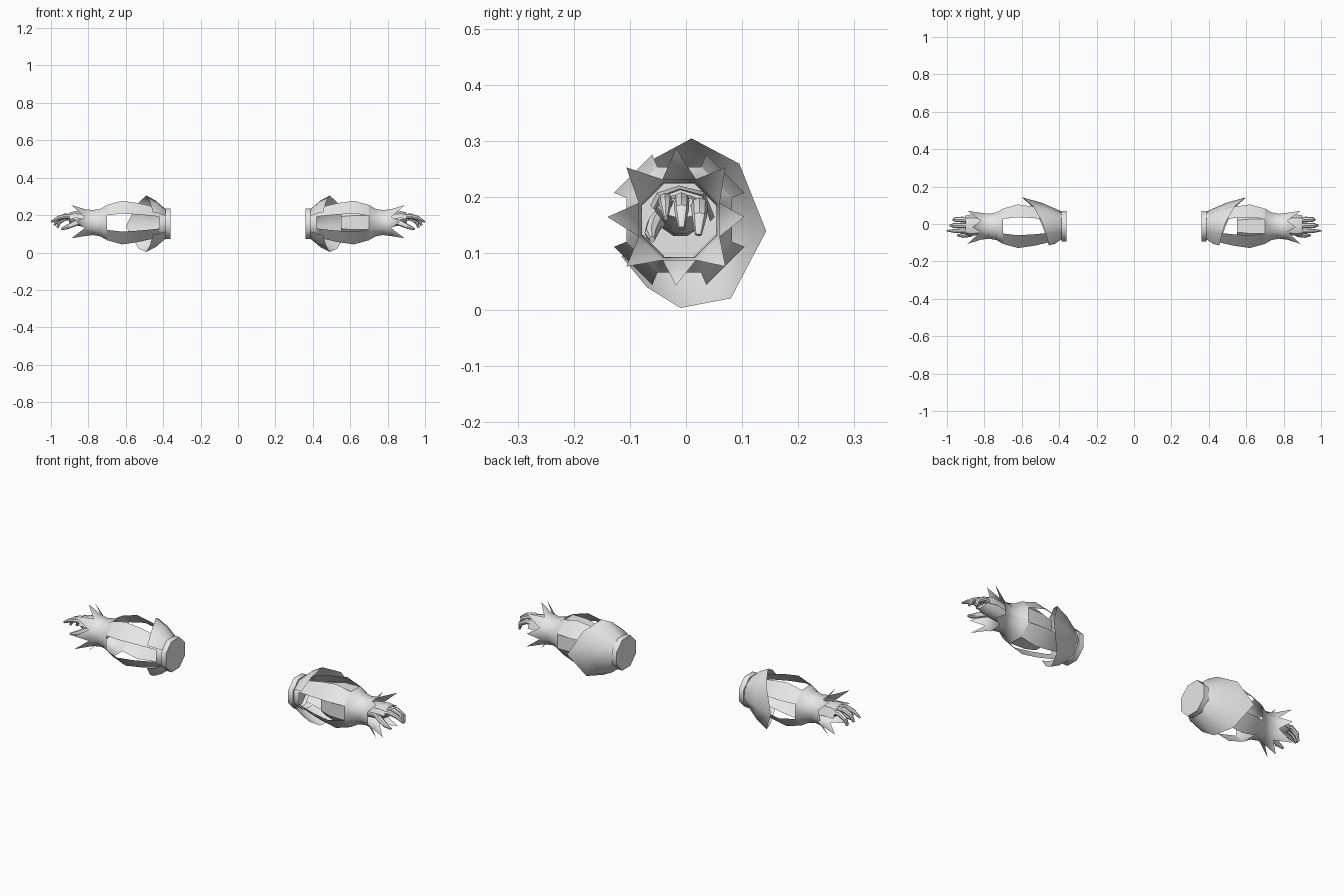
import bpy, bmesh, math
from mathutils import Vector

if "Cube" in bpy.data.objects:
    bpy.data.objects.remove(bpy.data.objects["Cube"])

CY, CZ = -0.012, 0.16   # axis of both arms
grey = bpy.data.materials.new("light grey")
grey.diffuse_color = (0.8, 0.8, 0.8, 1)
grey.use_nodes = True
grey.node_tree.nodes["Principled BSDF"].inputs["Base Color"].default_value = grey.diffuse_color


def finish(name, verts, faces, side, angle=40):
    """Make a smooth-shaded object; side = -1 mirrors it to the other arm."""
    bm = bmesh.new()
    vs = [bm.verts.new((side * v[0], v[1], v[2])) for v in verts]
    for f in faces:
        bm.faces.new([vs[i] for i in (f if side > 0 else f[::-1])])
    bmesh.ops.remove_doubles(bm, verts=bm.verts, dist=1e-5)
    bmesh.ops.recalc_face_normals(bm, faces=bm.faces)
    me = bpy.data.meshes.new(name)
    bm.to_mesh(me)
    bm.free()
    me.materials.append(grey)
    ob = bpy.data.objects.new(name, me)
    bpy.context.collection.objects.link(ob)
    bpy.ops.object.select_all(action='DESELECT')
    ob.select_set(True)
    bpy.context.view_layer.objects.active = ob
    bpy.ops.object.shade_smooth_by_angle(angle=math.radians(angle))
    return ob


def polar(x, r, deg, cy=CY, cz=CZ):
    a = math.radians(deg)
    return (x, cy + r * math.cos(a), cz + r * math.sin(a))


def bridge(rows, closed):
    """Quads between consecutive rows of equal length."""
    n = len(rows[0])
    m = n if closed else n - 1
    verts = [p for row in rows for p in row]
    faces = [(i * n + j, i * n + (j + 1) % n, (i + 1) * n + (j + 1) % n, (i + 1) * n + j)
             for i in range(len(rows) - 1) for j in range(m)]
    return verts, faces


def rings(profile, n=8, cz=CZ):
    return [[polar(x, r, 22.5 + 360 * k / n, CY, cz) for k in range(n)] for x, r in profile]


def tube(path, radii, n=8):
    """Tapered closed tube along a path, radii given as (width, height)."""
    pts = [Vector(p) for p in path]
    rows = []
    for i, p in enumerate(pts):
        t = (pts[min(i + 1, len(pts) - 1)] - pts[max(i - 1, 0)]).normalized()
        w = Vector((0, 1, 0))
        w = (w - t * w.dot(t)).normalized()
        h = t.cross(w)
        rw, rh = radii[i]
        rows.append([p + w * rw * math.cos(2 * math.pi * k / n) + h * rh * math.sin(2 * math.pi * k / n)
                     for k in range(n)])
    v, f = bridge(rows, True)
    return v, f + [tuple(range(n)), tuple(range(len(v) - n, len(v)))]


# elbow cuff rim, open toward the front
RIM = [(.455, -.115, .215), (.47, -.055, .27), (.49, .01, .305), (.54, .095, .26),
       (.60, .143, .14), (.53, .08, .02), (.49, -.01, .003), (.47, -.07, .04), (.455, -.115, .095)]

# fingers: path and (width, height) radii
FINGERS = {
    "index_finger": ([(.88, -.035, .188), (.92, -.037, .195), (.96, -.037, .186), (1.0, -.036, .163)],
                     [(.013, .014), (.013, .013), (.011, .011), (.004, .005)]),
    "middle_finger": ([(.88, -.008, .19), (.925, -.008, .195), (.965, -.008, .178), (.982, -.008, .145)],
                      [(.014, .015), (.014, .014), (.013, .012), (.006, .006)]),
    "outer_finger": ([(.88, .022, .183), (.92, .024, .186), (.955, .024, .165), (.965, .022, .133)],
                     [(.015, .016), (.015, .014), (.013, .012), (.006, .006)]),
    "thumb": ([(.84, -.04, .17), (.88, -.056, .152), (.915, -.062, .136), (.945, -.06, .125)],
              [(.014, .018), (.014, .015), (.012, .012), (.005, .006)]),
}

for side, label in ((1, "right"), (-1, "left")):
    # collar with a closed end and a stepped edge
    v, f = bridge(rings([(.36, .088), (.388, .088), (.388, .078), (.42, .082)], 8, .153), True)
    finish(label + "_collar", v, f + [tuple(range(8))], side, 46)

    # flared elbow cuff
    rows = [[], [], []]
    for p in RIM:
        d = Vector((0, p[1] - CY, p[2] - .153)).normalized()
        base = Vector((.388, CY, .153)) + d * .08
        rim = Vector(p)
        rows[0].append(base)
        rows[1].append(base.lerp(rim, .5) + d * .008)
        rows[2].append(rim)
    finish(label + "_elbow_cuff", *bridge(rows, False), side, 60)

    # four bulging forearm strips on the diagonals
    prof = [(.39, .07), (.45, .092), (.53, .112), (.62, .126), (.70, .102)]
    for k in range(4):
        a = 22.5 + 90 * k
        rows = [[polar(x, r, a), polar(x, r, a + 45)] for x, r in prof]
        finish(f"{label}_forearm_strip_{k + 1}", *bridge(rows, False), side)

    # inner sleeve, on one arm only
    if side > 0:
        v, f = bridge(rings([(.55, .083), (.61, .098), (.70, .1)]), True)
        finish("right_inner_sleeve", v, f, side, 30)

    # wrist sleeve ending in eight spikes
    v, f = bridge(rings([(.70, .102), (.735, .08), (.775, .072), (.82, .078)]), True)
    last = len(v) - 8
    for k in range(8):
        x, r = (.89, .125) if k % 2 == 0 else (.865, .122)
        v.append(polar(x, r, 45 + 45 * k, -.018, .165))
        f.append((last + k, last + (k + 1) % 8, len(v) - 1))
    finish(label + "_spiked_wrist", v, f, side, 50)

    # palm
    v, f = tube([(.76, -.01, .165), (.82, -.01, .168), (.87, -.008, .176), (.90, -.008, .182)],
                [(.038, .036), (.04, .034), (.047, .03), (.042, .018)], 10)
    finish(label + "_palm", v, f, side)

    # arched guard over the knuckles
    arc = [(-.062, .185), (-.05, .208), (-.01, .221), (.035, .21), (.053, .165)]
    rows = [[(x, y * s - .002, z - dz) for y, z in arc] for x, s, dz in ((.80, .85, .008), (.87, 1, 0), (.90, .9, .006))]
    finish(label + "_knuckle_guard", *bridge(rows, False), side)

    # fingers and thumb
    for name, (path, radii) in FINGERS.items():
        finish(f"{label}_{name}", *tube(path, radii), side)
